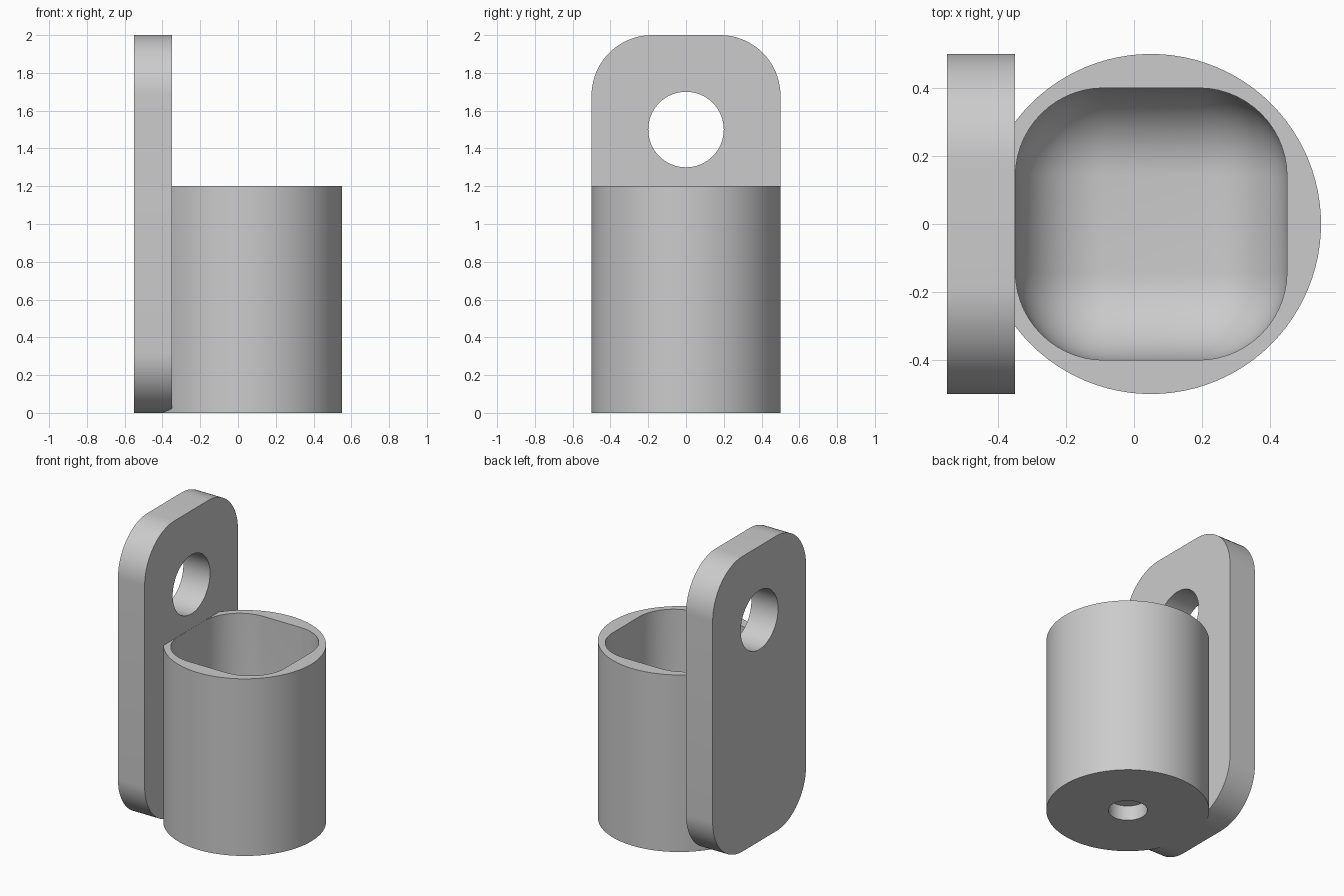
import bpy, bmesh, math
from mathutils import Matrix

cube = bpy.data.objects.get("Cube")
if cube:
    bpy.data.objects.remove(cube, do_unlink=True)

grey = bpy.data.materials.new("plain_grey")
grey.use_nodes = True
grey.diffuse_color = (0.6, 0.6, 0.6, 1)
grey.node_tree.nodes["Principled BSDF"].inputs["Base Color"].default_value = (0.6, 0.6, 0.6, 1)


def finish(name, bm):
    mesh = bpy.data.meshes.new(name)
    bm.to_mesh(mesh)
    bm.free()
    mesh.materials.append(grey)
    obj = bpy.data.objects.new(name, mesh)
    bpy.context.collection.objects.link(obj)
    return obj


def rounded_box(name, size, centre, radius, segments, pick=lambda e: True):
    bm = bmesh.new()
    bmesh.ops.create_cube(bm, size=1)
    bmesh.ops.scale(bm, vec=size, verts=bm.verts)
    bmesh.ops.bevel(bm, geom=[e for e in bm.edges if pick(e)], offset=radius,
                    segments=segments, profile=0.5, affect='EDGES')
    bmesh.ops.translate(bm, vec=centre, verts=bm.verts)
    return finish(name, bm)


def cylinder(name, radius, depth, centre, axis='Z', sides=96):
    bm = bmesh.new()
    turn = Matrix.Rotation(math.pi / 2, 4, 'Y') if axis == 'X' else Matrix()
    bmesh.ops.create_cone(bm, cap_ends=True, segments=sides, radius1=radius, radius2=radius,
                          depth=depth, matrix=Matrix.Translation(centre) @ turn)
    return finish(name, bm)


def combine(obj, other, operation):
    other.hide_render = True
    mod = obj.modifiers.new(operation.lower(), 'BOOLEAN')
    mod.operation, mod.object, mod.solver = operation, other, 'EXACT'
    bpy.ops.object.select_all(action='DESELECT')
    bpy.context.view_layer.objects.active = obj
    obj.select_set(True)
    bpy.ops.object.modifier_apply(modifier=mod.name)
    bpy.data.objects.remove(other, do_unlink=True)


# Upright mounting plate with rounded corners and a hanging hole
def runs_along_x(edge):
    a, b = edge.verts
    return abs(a.co.x - b.co.x) > 0.1


plate = rounded_box("mounting_plate", (0.2, 1, 2), (-0.45, 0, 1), 0.32, 20, runs_along_x)
combine(plate, cylinder("hole_cutter", 0.2, 0.6, (-0.45, 0, 1.5), 'X', 64), 'DIFFERENCE')

# Round cup fused to the plate
holder = cylinder("cup_holder", 0.5, 1.2, (0.05, 0, 0.6))
combine(holder, plate, 'UNION')

# Rounded square pocket, open at the top
pocket = rounded_box("pocket_cutter", (0.799, 0.8, 1.5), (0.0505, 0, 0.95), 0.26, 14)
combine(holder, pocket, 'DIFFERENCE')

# Shallow round recess under the base
combine(holder, cylinder("recess_cutter", 0.12, 0.2, (0.05, 0, 0), 'Z', 48), 'DIFFERENCE')

bpy.ops.object.select_all(action='DESELECT')
holder.select_set(True)
bpy.context.view_layer.objects.active = holder
bpy.ops.object.shade_smooth_by_angle(angle=math.radians(30))
